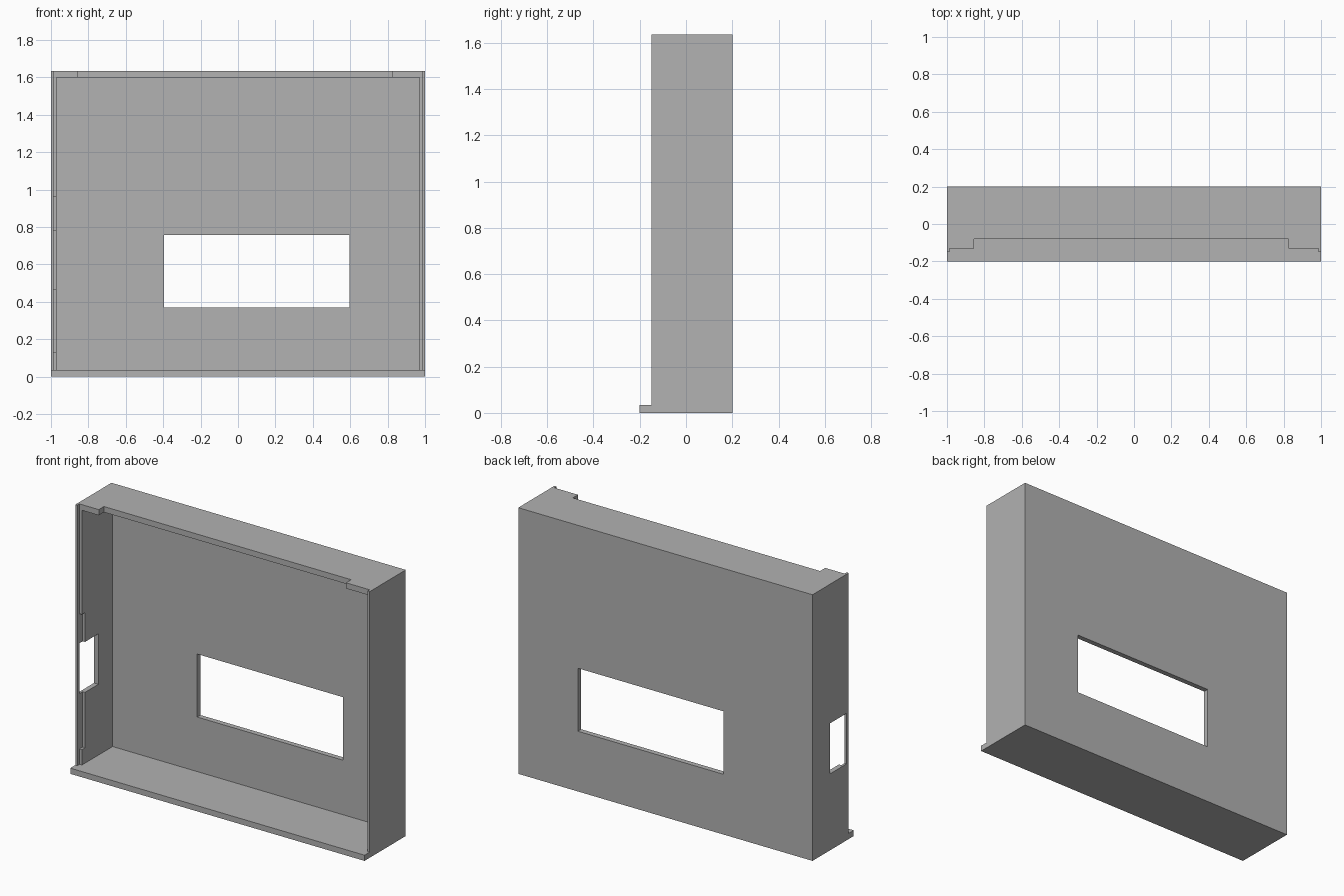
import bpy
import bmesh
from mathutils import Vector

if "Cube" in bpy.data.objects:
    bpy.data.objects.remove(bpy.data.objects["Cube"], do_unlink=True)

grey = bpy.data.materials.new("plain_grey")
grey.use_nodes = True
colour = (0.445, 0.445, 0.445, 1)
grey.diffuse_color = colour
grey.node_tree.nodes["Principled BSDF"].inputs["Base Color"].default_value = colour


def box(name, xs, ys, zs):
    """Axis-aligned block given by its extent along each axis."""
    lo, hi = (Vector(c) for c in zip(xs, ys, zs))
    bm = bmesh.new()
    bmesh.ops.create_cube(bm, size=1)
    for v in bm.verts:
        v.co = (lo + hi) / 2 + v.co * (hi - lo)
    mesh = bpy.data.meshes.new(name)
    bm.to_mesh(mesh)
    bm.free()
    mesh.materials.append(grey)
    obj = bpy.data.objects.new(name, mesh)
    bpy.context.collection.objects.link(obj)
    return obj


def cut(target, name, xs, ys, zs):
    """Subtract a block from the target."""
    cutter = box(name, xs, ys, zs)
    cutter.hide_render = True
    mod = target.modifiers.new(name, "BOOLEAN")
    mod.operation = "DIFFERENCE"
    mod.solver = "EXACT"
    mod.object = cutter
    bpy.context.view_layer.objects.active = target
    bpy.ops.object.modifier_apply(modifier=mod.name)
    bpy.data.objects.remove(cutter, do_unlink=True)


FRONT, ABOVE = -0.4, 2.0       # cutters reach past the shell here
FLOOR, CEILING = 0.035, 1.6    # inner faces of base and top
INNER, LIP = 0.97, 0.986       # inner face and rebate line of the side walls

shell = box("case_shell", (-1, 1), (-0.2, 0.2), (0, 1.635))

# Walls stop short of the base's front ledge
cut(shell, "front_trim", (-1.2, 1.2), (FRONT, -0.15), (FLOOR, ABOVE))
# Open cavity
cut(shell, "cavity", (-INNER, INNER), (FRONT, 0.168), (FLOOR, CEILING))
# Rebate leaving a thin outer lip on both sides
cut(shell, "lip_rebate", (-LIP, LIP), (FRONT, -0.13), (FLOOR, ABOVE))
# Long notch in the top wall
cut(shell, "top_notch", (-0.855, 0.825), (FRONT, -0.08), (1.5, ABOVE))
# Deeper rebate and port in the right wall
cut(shell, "port_rebate", (-LIP, -0.9), (FRONT, -0.1), (0.13, 0.96))
cut(shell, "side_port", (-1.2, -0.9), (-0.13, 0.03), (0.47, 0.78))
# Window through the back panel
cut(shell, "back_window", (-0.395, 0.595), (0, 0.4), (0.37, 0.757))
